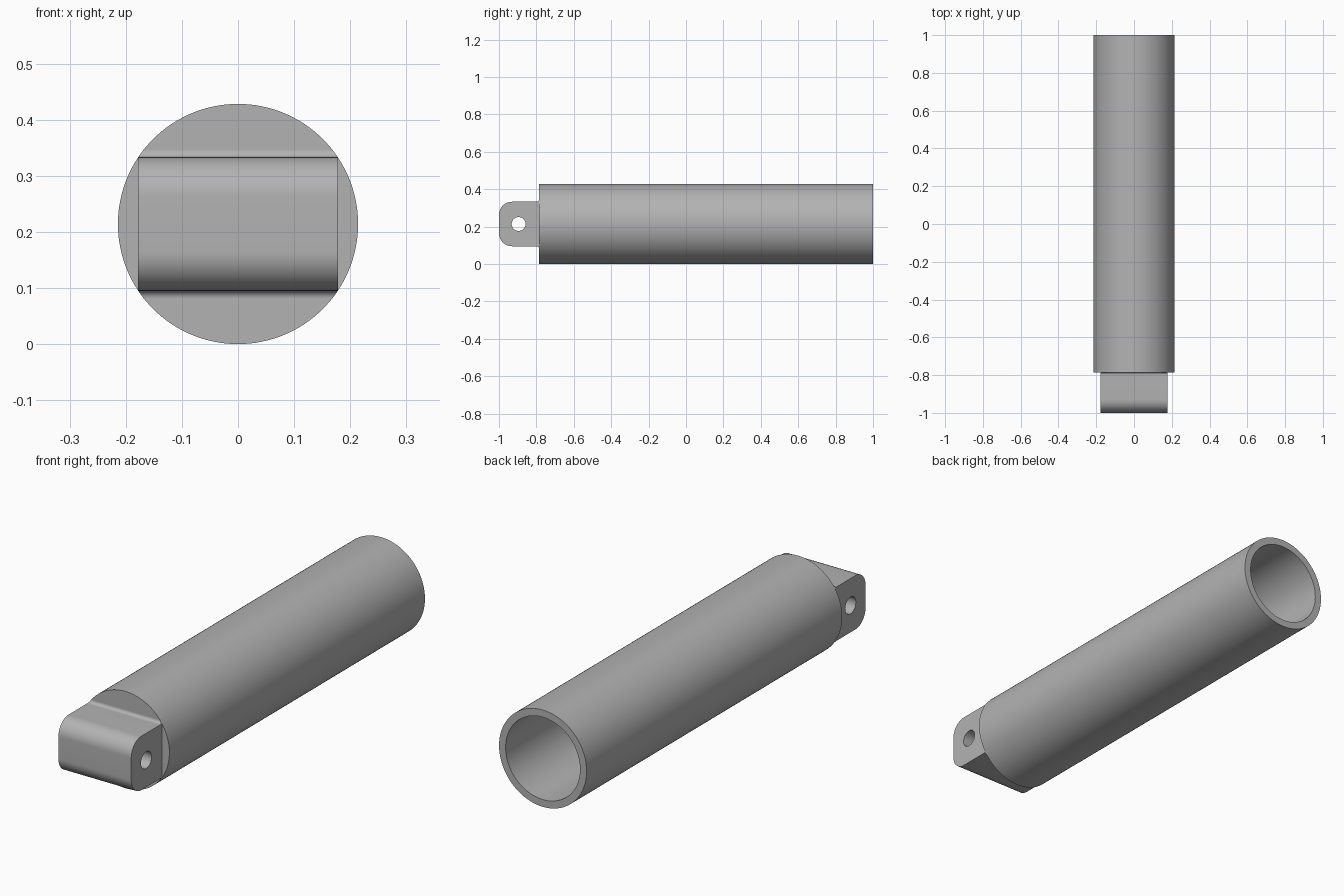
import bpy, bmesh, math
from mathutils import Matrix

cube = bpy.data.objects.get("Cube")
if cube:
    bpy.data.objects.remove(cube, do_unlink=True)

R, BORE = 0.214, 0.182          # barrel radii; R is also the axis height
FRONT, BACK, TIP = -0.785, 1.0, -1.0
LUG_W, LUG_H, CORNER = 0.178, 0.119, 0.07
FILLET = 0.013

steel = bpy.data.materials.new("grey_steel")
steel.use_nodes = True
grey = (0.45, 0.45, 0.45, 1)
steel.diffuse_color = grey
steel.node_tree.nodes["Principled BSDF"].inputs["Base Color"].default_value = grey


def finish(name, bm):
    bmesh.ops.recalc_face_normals(bm, faces=bm.faces)
    mesh = bpy.data.meshes.new(name)
    bm.to_mesh(mesh)
    bm.free()
    obj = bpy.data.objects.new(name, mesh)
    obj.location.z = R
    bpy.context.collection.objects.link(obj)
    mesh.materials.append(steel)
    bpy.ops.object.select_all(action='DESELECT')
    obj.select_set(True)
    bpy.context.view_layer.objects.active = obj
    bpy.ops.object.shade_smooth_by_angle(angle=math.radians(30))


def arc(cy, cz, r, start, end, steps):
    angles = [math.radians(start + (end - start) * i / steps) for i in range(steps + 1)]
    return [(cy + r * math.cos(a), cz + r * math.sin(a)) for a in angles]


def add_loop(bm, points):
    verts = [bm.verts.new((-LUG_W, y, z)) for y, z in points]
    return [bm.edges.new((v, verts[i - 1])) for i, v in enumerate(verts)]


def extrude_across(bm, faces):
    result = bmesh.ops.extrude_face_region(bm, geom=faces)
    moved = [g for g in result["geom"] if isinstance(g, bmesh.types.BMVert)]
    bmesh.ops.translate(bm, verts=moved, vec=(2 * LUG_W, 0, 0))


# Barrel: closed at the front, bored from the back
bm = bmesh.new()
profile = [(0, FRONT), (R, FRONT), (R, BACK), (BORE, BACK), (BORE, FRONT + 0.035), (0, FRONT + 0.035)]
verts = [bm.verts.new((r, y, 0)) for r, y in profile]
edges = [bm.edges.new(pair) for pair in zip(verts, verts[1:])]
bmesh.ops.spin(bm, geom=verts + edges, cent=(0, 0, 0), axis=(0, 1, 0),
               angle=math.tau, steps=128, use_merge=True)
bmesh.ops.remove_doubles(bm, verts=bm.verts, dist=0.00001)
finish("barrel", bm)

# Mounting lug: rounded nose with a pin hole through it
bm = bmesh.new()
nose_y, nose_z = TIP + CORNER, LUG_H - CORNER
outline = [(FRONT, LUG_H)] + arc(nose_y, nose_z, CORNER, 90, 180, 16)
outline += arc(nose_y, -nose_z, CORNER, 180, 270, 16) + [(FRONT, -LUG_H)]
pin_hole = arc(-0.895, 0, 0.037, 0, 360, 48)[:-1]
edges = add_loop(bm, outline) + add_loop(bm, pin_hole)
bmesh.ops.triangle_fill(bm, edges=edges, use_beauty=True)
extrude_across(bm, bm.faces[:])
finish("mounting_lug", bm)

# Concave fillets above and below the lug, trimmed to the barrel's rim
for name, side in (("upper_fillet", 1), ("lower_fillet", -1)):
    bm = bmesh.new()
    points = arc(FRONT - FILLET, LUG_H + FILLET, FILLET, -90, 0, 8) + [(FRONT, LUG_H)]
    add_loop(bm, points)
    face = bm.faces.new(bm.verts[:])
    extrude_across(bm, [face])
    for v in bm.verts:
        v.co.x = math.copysign(min(LUG_W, math.sqrt(R * R - v.co.z ** 2)), v.co.x)
    bmesh.ops.transform(bm, matrix=Matrix.Diagonal((1, 1, side, 1)), verts=bm.verts)
    finish(name, bm)
